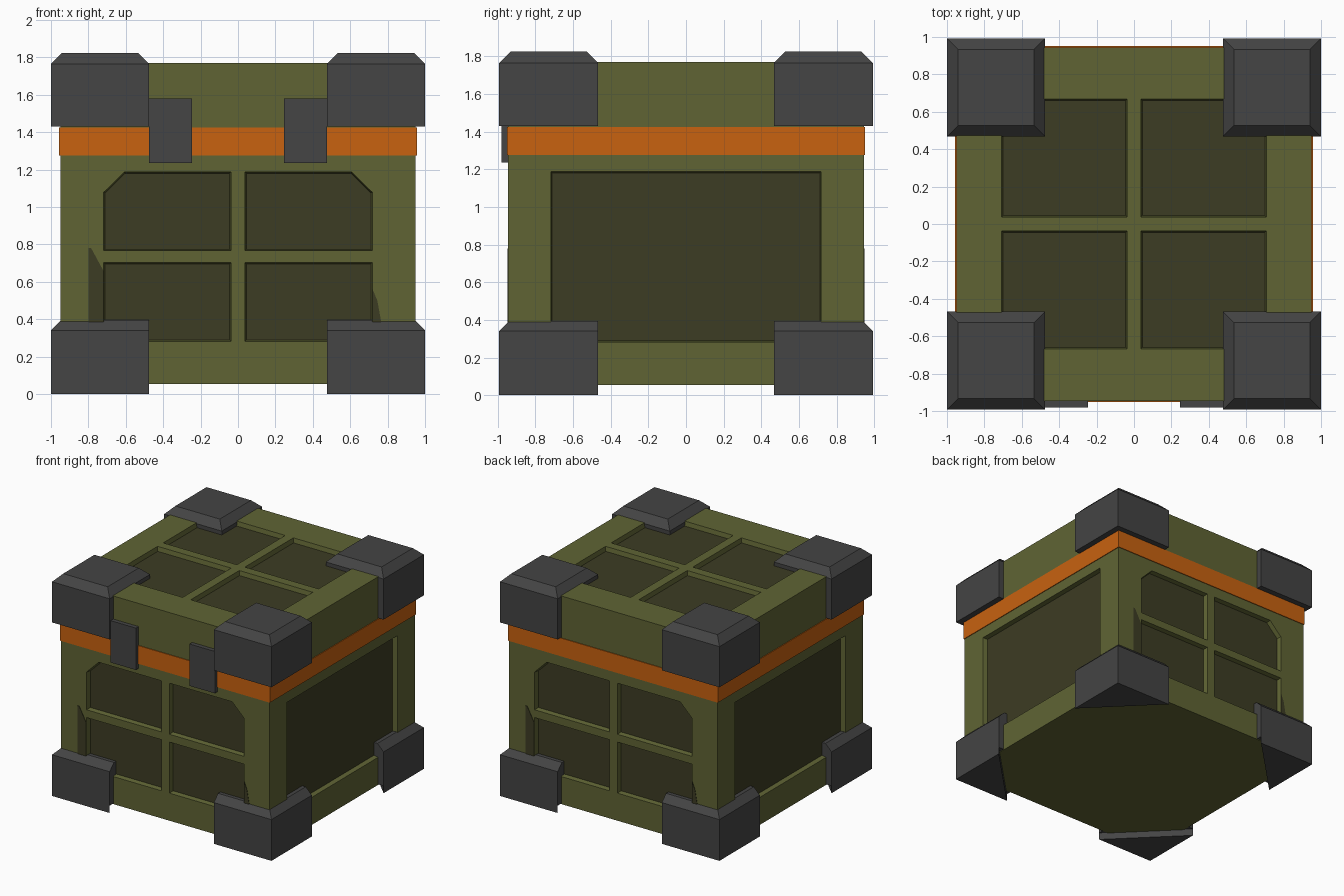
import bpy, bmesh
from math import pi
from mathutils import Matrix, Vector

cube = bpy.data.objects.get("Cube")
if cube:
    bpy.data.objects.remove(cube, do_unlink=True)


def material(name, rgb):
    m = bpy.data.materials.new(name)
    m.use_nodes = True
    m.diffuse_color = (*rgb, 1)
    m.node_tree.nodes["Principled BSDF"].inputs["Base Color"].default_value = (*rgb, 1)
    return m


OLIVE = material("olive", (0.115, 0.127, 0.034))
DARK = material("dark olive", (0.046, 0.045, 0.017))
GREY = material("dark grey", (0.058, 0.058, 0.058))
ORANGE = material("orange", (0.58, 0.122, 0.005))

BX, BY, BOTTOM, TOP = 0.95, 0.945, 0.055, 1.77   # body half sizes and heights
OX, OY = 1.0, 0.993                              # outer bracket half sizes
DEPTH = 0.04                                     # panel recess


def add_loft(bm, rings):
    """Skin a stack of equal-length point rings and cap both ends."""
    vs = [[bm.verts.new(p) for p in ring] for ring in rings]
    n = len(vs[0])
    for a, b in zip(vs, vs[1:]):
        for i in range(n):
            j = (i + 1) % n
            bm.faces.new((a[i], a[j], b[j], b[i]))
    bm.faces.new(vs[0][::-1])
    bm.faces.new(vs[-1])


def finish(name, bm, mat):
    bmesh.ops.recalc_face_normals(bm, faces=bm.faces)
    mesh = bpy.data.meshes.new(name)
    bm.to_mesh(mesh)
    bm.free()
    mesh.materials.append(mat)
    ob = bpy.data.objects.new(name, mesh)
    bpy.context.scene.collection.objects.link(ob)
    return ob


def rect(x0, x1, y0, y1):
    return [(x0, y0), (x1, y0), (x1, y1), (x0, y1)]


def at(outline, z):
    return [(x, y, z) for x, y in outline]


def box(name, x0, x1, y0, y1, z0, z1, mat):
    bm = bmesh.new()
    r = rect(x0, x1, y0, y1)
    add_loft(bm, [at(r, z0), at(r, z1)])
    return finish(name, bm, mat)


def shrink(outline, d):
    """Pull an outline inward by d on each axis."""
    cx = (min(p[0] for p in outline) + max(p[0] for p in outline)) / 2
    cy = (min(p[1] for p in outline) + max(p[1] for p in outline)) / 2
    hx = max(p[0] for p in outline) - cx
    hy = max(p[1] for p in outline) - cy
    return [(cx + (x - cx) * (1 - d / hx), cy + (y - cy) * (1 - d / hy)) for x, y in outline]


def side_frame(angle):
    """Map (across, up, outward) to the wall turned by angle about z."""
    return Matrix.Rotation(angle, 4, 'Z') @ Matrix.Rotation(pi / 2, 4, 'X')


def slab(bm, frame, outline, n0, n1, inset=0):
    rings = [at(shrink(outline, inset), n0), at(outline, n1)]
    add_loft(bm, [[frame @ Vector(p) for p in ring] for ring in rings])


# Panel outlines for each face
def mirrored(outline):
    return [(-x, y) for x, y in reversed(outline)]


upper = [(0.035, 0.765), (0.72, 0.765), (0.72, 1.08), (0.61, 1.19), (0.035, 1.19)]
lower = rect(0.035, 0.72, 0.28, 0.705)
quarter = rect(0.035, 0.71, 0.035, 0.67)
flipped = [(x, -y) for x, y in reversed(quarter)]
wall = [upper, lower, mirrored(upper), mirrored(lower)]
lid = [quarter, flipped, mirrored(quarter), mirrored(flipped)]
window = [rect(-0.72, 0.72, 0.28, 1.19)]
faces = [
    ("front", side_frame(0), BY, wall),
    ("left", side_frame(pi / 2), BX, window),
    ("back", side_frame(pi), BY, wall),
    ("right", side_frame(-pi / 2), BX, window),
    ("top", Matrix.Identity(4), TOP, lid),
]

# Body with tapered recesses
body = box("body", -BX, BX, -BY, BY, BOTTOM, TOP, OLIVE)
bm = bmesh.new()
for name, frame, n, outlines in faces:
    for outline in outlines:
        slab(bm, frame, outline, n - DEPTH, n + 0.01, 0.01)
cutter = finish("recess_cutter", bm, OLIVE)
cutter.hide_render = True
cut = body.modifiers.new("recesses", 'BOOLEAN')
cut.operation = 'DIFFERENCE'
cut.solver = 'EXACT'
cut.object = cutter
bpy.context.view_layer.objects.active = body
bpy.ops.object.modifier_apply(modifier=cut.name)
bpy.data.objects.remove(cutter, do_unlink=True)

# Dark panel floors
for name, frame, n, outlines in faces:
    bm = bmesh.new()
    for outline in outlines:
        slab(bm, frame, shrink(outline, 0.009), n - DEPTH - 0.002, n - DEPTH + 0.003)
    finish(name + "_panels", bm, DARK)

# Dark slivers beside the lower panels, front and back
slivers = [
    [(-0.8, 0.3), (-0.72, 0.3), (-0.72, 0.66), (-0.785, 0.78), (-0.8, 0.78)],
    [(0.72, 0.3), (0.765, 0.39), (0.745, 0.5), (0.72, 0.56)],
]
for name, angle in (("front", 0), ("back", pi)):
    bm = bmesh.new()
    for outline in slivers:
        slab(bm, side_frame(angle), outline, BY - 0.003, BY + 0.003)
    finish(name + "_slivers", bm, DARK)

# Orange band around the lid seam
box("band", -BX - 0.006, BX + 0.006, -BY - 0.006, BY + 0.006, 1.275, 1.425, ORANGE)

# Front clips
for side, s in (("left", 1), ("right", -1)):
    x0, x1 = sorted((s * 0.245, s * 0.475))
    box(side + "_clip", x0, x1, -0.98, -0.9, 1.235, 1.58, GREY)

# Corner brackets
IX, IY = 0.475, 0.467
for sx, xname in ((1, "left"), (-1, "right")):
    for sy, yname in ((1, "back"), (-1, "front")):
        def corner(outline, z):
            return [(sx * x, sy * y, z) for x, y in outline]

        square = rect(IX, OX, IY, OY)
        bm = bmesh.new()
        add_loft(bm, [corner(square, 1.43), corner(square, 1.765),
                      corner(shrink(square, 0.06), 1.825)])
        finish(f"{yname}_{xname}_upper_bracket", bm, GREY)

        # Lower bracket: triangular foot under a block with chamfered outer edges
        foot = [(OX, IY), (OX, OY), (IX, OY)]
        bm = bmesh.new()
        add_loft(bm, [corner(foot, 0), corner(foot, BOTTOM + 0.005)])
        add_loft(bm, [corner(square, BOTTOM + 0.005), corner(square, 0.34),
                      corner(rect(IX, OX - 0.055, IY, OY - 0.055), 0.395)])
        finish(f"{yname}_{xname}_lower_bracket", bm, GREY)
